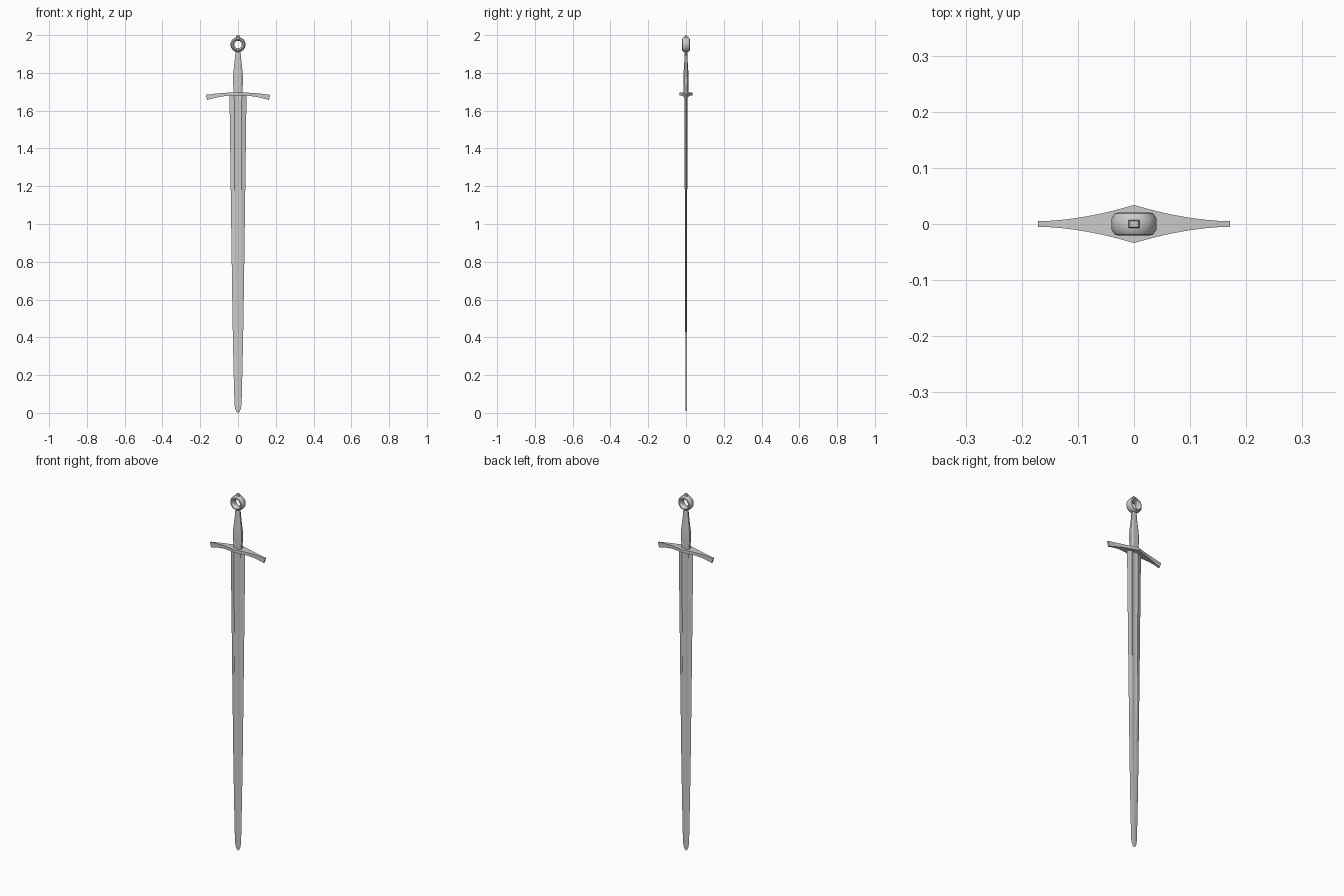
import bpy, bmesh, math

if "Cube" in bpy.data.objects:
    bpy.data.objects.remove(bpy.data.objects["Cube"])


def loft(name, rings, closed=False, smooth=25):
    """Skin a list of equal-length closed rings; cap the ends or close the loop."""
    bm = bmesh.new()
    vs = [[bm.verts.new(p) for p in r] for r in rings]
    n = len(vs[0])
    pairs = list(zip(vs, vs[1:] + ([vs[0]] if closed else [])))
    for a, b in pairs:
        for i in range(n):
            j = (i + 1) % n
            bm.faces.new((a[i], a[j], b[j], b[i]))
    if not closed:
        bm.faces.new(vs[0])
        bm.faces.new(vs[-1])
    bmesh.ops.recalc_face_normals(bm, faces=bm.faces)
    me = bpy.data.meshes.new(name)
    bm.to_mesh(me)
    bm.free()
    ob = bpy.data.objects.new(name, me)
    bpy.context.collection.objects.link(ob)
    if smooth:
        bpy.ops.object.select_all(action='DESELECT')
        ob.select_set(True)
        bpy.context.view_layer.objects.active = ob
        bpy.ops.object.shade_smooth_by_angle(angle=math.radians(smooth))
    return ob


# Blade: edge, ridge and fuller floor on both faces, per height
# (z, half width, ridge x, ridge y, fuller floor y)
stations = [
    (1.685, 0.045, 0.020, 0.0085, 0.0045),
    (1.30, 0.040, 0.018, 0.0070, 0.0038),
    (0.85, 0.034, 0.015, 0.0055, 0.0030),
    (0.50, 0.029, 0.011, 0.0042, 0.0028),
    (0.25, 0.024, 0.007, 0.0034, 0.0034),
    (0.045, 0.019, 0.005, 0.0025, 0.0025),
    (0.022, 0.015, 0.004, 0.0020, 0.0020),
    (0.008, 0.009, 0.003, 0.0012, 0.0012),
    (0.0, 0.002, 0.001, 0.0004, 0.0004),
]
rings = []
for z, w, rx, ry, fy in stations:
    half = [(w, 0), (rx, ry), (rx * 0.5, fy), (-rx * 0.5, fy), (-rx, ry)]
    rings.append([(x, y, z) for x, y in half] + [(-x, -y, z) for x, y in half])
loft("blade", rings)

# Guard: curved bar, concave taper from a pointed middle to flared ends
rings = []
N = 16
for i in range(N + 1):
    t = -1 + 2 * i / N
    a = abs(t)
    x = 0.167 * t
    depth = 0.005 + 0.029 * (1 - a) ** 1.75
    thick = 0.0075 + 0.006 * a ** 2
    zc = 1.689 - 0.019 * a ** 2
    lean = 0.004 * t * a
    rings.append([(x + sz * lean, sy * depth, zc + sz * thick)
                  for sy, sz in ((-1, -1), (1, -1), (1, 1), (-1, 1))])
loft("guard", rings)

# Grip: tapered, eight-sided
rings = []
for z, w, d in [(1.69, 0.023, 0.012), (1.75, 0.026, 0.0135), (1.80, 0.025, 0.013),
                (1.86, 0.018, 0.009), (1.915, 0.013, 0.007)]:
    q = [(w, -d * 0.5), (w, d * 0.5), (w * 0.55, d), (-w * 0.55, d)]
    rings.append([(x, y, z) for x, y in q] + [(-x, -y, z) for x, y in q])
loft("grip", rings)

# Ring pommel: wheel profile turned around the y axis
half = [(0.020, 0.007), (0.024, 0.017), (0.028, 0.0205), (0.034, 0.019), (0.040, 0.010)]
profile = half + [(r, -y) for r, y in reversed(half)]
S = 24
rings = []
for i in range(S):
    a = 2 * math.pi * i / S
    rings.append([(r * math.cos(a), y, 1.95 + r * math.sin(a)) for r, y in profile])
loft("pommel", rings, closed=True, smooth=35)

# Peened tang end on top of the pommel
rings = []
for z, w, d in [(1.982, 0.010, 0.007), (1.995, 0.010, 0.007), (2.0, 0.007, 0.005)]:
    rings.append([(-w, -d, z), (w, -d, z), (w, d, z), (-w, d, z)])
loft("tang_end", rings, smooth=0)
